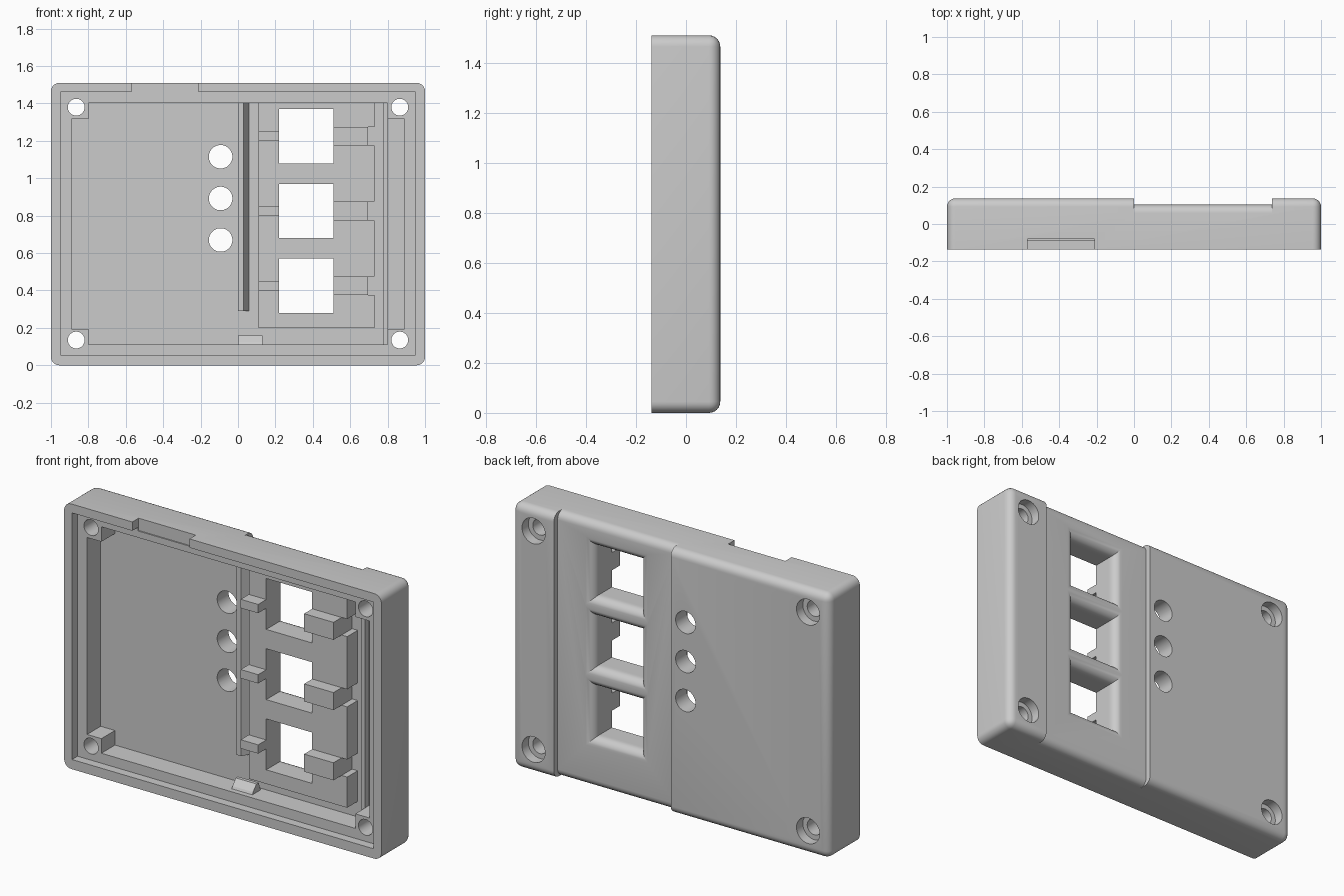
import bpy, bmesh, math
from mathutils import Vector

cube = bpy.data.objects.get("Cube")
if cube:
    bpy.data.objects.remove(cube, do_unlink=True)

grey = bpy.data.materials.new("light_grey_plastic")
grey.use_nodes = True
colour = (0.6, 0.6, 0.6, 1)
grey.diffuse_color = colour
grey.node_tree.nodes["Principled BSDF"].inputs["Base Color"].default_value = colour

# Main depths: rim, ledge, jack block face, floor, recessed back panel, back
RIM, LEDGE, BLOCK, FLOOR, PANEL, BACK = -0.137, -0.087, -0.06, 0.035, 0.103, 0.137
TOP = 1.51
R = 0.045
WINDOW_Z = [0.425 + 0.4 * i for i in range(3)]


def finish(name, bm):
    bmesh.ops.recalc_face_normals(bm, faces=bm.faces)
    mesh = bpy.data.meshes.new(name)
    bm.to_mesh(mesh)
    bm.free()
    mesh.materials.append(grey)
    ob = bpy.data.objects.new(name, mesh)
    bpy.context.collection.objects.link(ob)
    return ob


def box_bm(x0, x1, y0, y1, z0, z1):
    bm = bmesh.new()
    bmesh.ops.create_cube(bm, size=1)
    for v in bm.verts:
        v.co = Vector(((x0 + x1) / 2 + v.co.x * (x1 - x0),
                       (y0 + y1) / 2 + v.co.y * (y1 - y0),
                       (z0 + z1) / 2 + v.co.z * (z1 - z0)))
    return bm


def box(name, *size):
    return finish(name, box_bm(*size))


def prism(name, points, direction):
    """Extrude a flat outline along a direction."""
    bm = bmesh.new()
    face = bm.faces.new([bm.verts.new(p) for p in points])
    out = bmesh.ops.extrude_face_region(bm, geom=[face])["geom"]
    verts = [g for g in out if isinstance(g, bmesh.types.BMVert)]
    bmesh.ops.translate(bm, verts=verts, vec=direction)
    return finish(name, bm)


def bore(name, x, z, rings, sides=32):
    """Stack of (y, radius) rings; four sides gives a square opening."""
    bm = bmesh.new()
    loops = []
    for y, r in rings:
        angles = [(i + 0.5) * math.tau / sides for i in range(sides)]
        loops.append([bm.verts.new((x + r * math.cos(a), y, z + r * math.sin(a)))
                      for a in angles])
    for a, b in zip(loops, loops[1:]):
        for i in range(sides):
            j = (i + 1) % sides
            bm.faces.new((a[i], a[j], b[j], b[i]))
    bm.faces.new(loops[0])
    bm.faces.new(loops[-1])
    return finish(name, bm)


def cut(ob, cutters):
    bpy.context.view_layer.objects.active = ob
    for c in cutters:
        mod = ob.modifiers.new("cut", 'BOOLEAN')
        mod.operation = 'DIFFERENCE'
        mod.solver = 'EXACT'
        mod.object = c
        bpy.ops.object.modifier_apply(modifier=mod.name)
        bpy.data.objects.remove(c, do_unlink=True)


def window_cutters():
    half = 0.145
    r = 0.05
    rings = [(-0.3, half)]
    for i in range(7):
        a = i / 6 * math.pi / 2
        rings.append((PANEL - r + r * math.sin(a), half + r * (1 - math.cos(a))))
    rings.append((0.3, half + r))
    rings = [(y, h * math.sqrt(2)) for y, h in rings]
    return [bore("window_cutter", 0.365, z, rings, 4) for z in WINDOW_Z]


# Shell: rounded everywhere except around the open front
bm = box_bm(-1, 1, RIM, BACK, 0, TOP)
edges = [e for e in bm.edges if max(v.co.y for v in e.verts) > 0]
bmesh.ops.bevel(bm, geom=edges, offset=R, segments=6, profile=0.5, affect='EDGES')
shell = finish("shell", bm)

# Recessed back panel keeps a rounded top and bottom edge
arc = [(PANEL - R + R * math.sin(i * math.pi / 12), R - R * math.cos(i * math.pi / 12))
       for i in range(7)]
outline = [(0.3, -0.1), (PANEL - R, -0.1)] + arc
outline += [(y, TOP - z) for y, z in reversed(arc)]
outline += [(PANEL - R, TOP + 0.1), (0.3, TOP + 0.1)]
cutters = [prism("panel_cutter", [(0, y, z) for y, z in outline], (0.737, 0, 0))]

# Lip, cavity, side pockets and the cable notch in the top rim
cutters += [
    box("lip_cutter", -0.95, 0.95, -0.3, LEDGE, 0.055, 1.46),
    box("cavity_cutter", -0.8, 0.8, -0.3, FLOOR, 0.112, 1.402),
    box("pocket_cutter", -0.89, 0.89, -0.3, FLOOR, 0.195, 1.317),
    box("notch_cutter", -0.57, -0.21, -0.3, LEDGE + 0.007, 1.44, 1.6),
]

# Counterbored screw holes and indicator holes
for x in (-0.865, 0.865):
    for z in (0.135, 1.38):
        cutters.append(bore("screw_cutter", x, z, [
            (-0.3, 0.045), (0.08, 0.045), (0.08, 0.073), (0.3, 0.073)]))
for z in (0.67, 0.892, 1.115):
    cutters.append(bore("indicator_cutter", -0.093, z, [(-0.3, 0.063), (0.3, 0.063)]))
cut(shell, cutters + window_cutters())

# Raised block around the jack windows, notched beside each clip
block = box("jack_block", 0.11, 0.73, BLOCK, FLOOR + 0.01, 0.2, 1.402)
cut(block, window_cutters() + [
    box("clip_notch_cutter", 0.695, 0.8, -0.3, 0.3, z - 0.05, z + 0.05) for z in WINDOW_Z])

# Clips either side of each window
for i, z in enumerate(WINDOW_Z):
    box(f"wide_clip_{i + 1}", 0.51, 0.695, RIM + 0.004, BLOCK + 0.01, z - 0.05, z + 0.05)
    box(f"narrow_clip_{i + 1}", 0.11, 0.22, RIM + 0.004, BLOCK + 0.01, z - 0.025, z + 0.025)

# Board guide with a sloping side, edge rib and bottom catch
prism("board_guide", [(0, FLOOR + 0.01, 0.29), (0, -0.015, 0.29), (0.03, -0.015, 0.29),
                      (0.065, FLOOR + 0.01, 0.29)], (0, 0, 1.112))
box("edge_rib", 0.777, 0.8, 0, FLOOR + 0.01, 0.112, 1.402)
prism("bottom_catch", [(0, -0.06, 0.105), (0, -0.05, 0.125), (0, -0.02, 0.16),
                       (0, 0, 0.16), (0, 0.02, 0.105)], (0.13, 0, 0))

# Smooth the rounded edges and bores
bpy.ops.object.select_all(action='DESELECT')
for ob in (shell, block):
    ob.select_set(True)
bpy.context.view_layer.objects.active = shell
bpy.ops.object.shade_smooth_by_angle(angle=math.radians(30))
